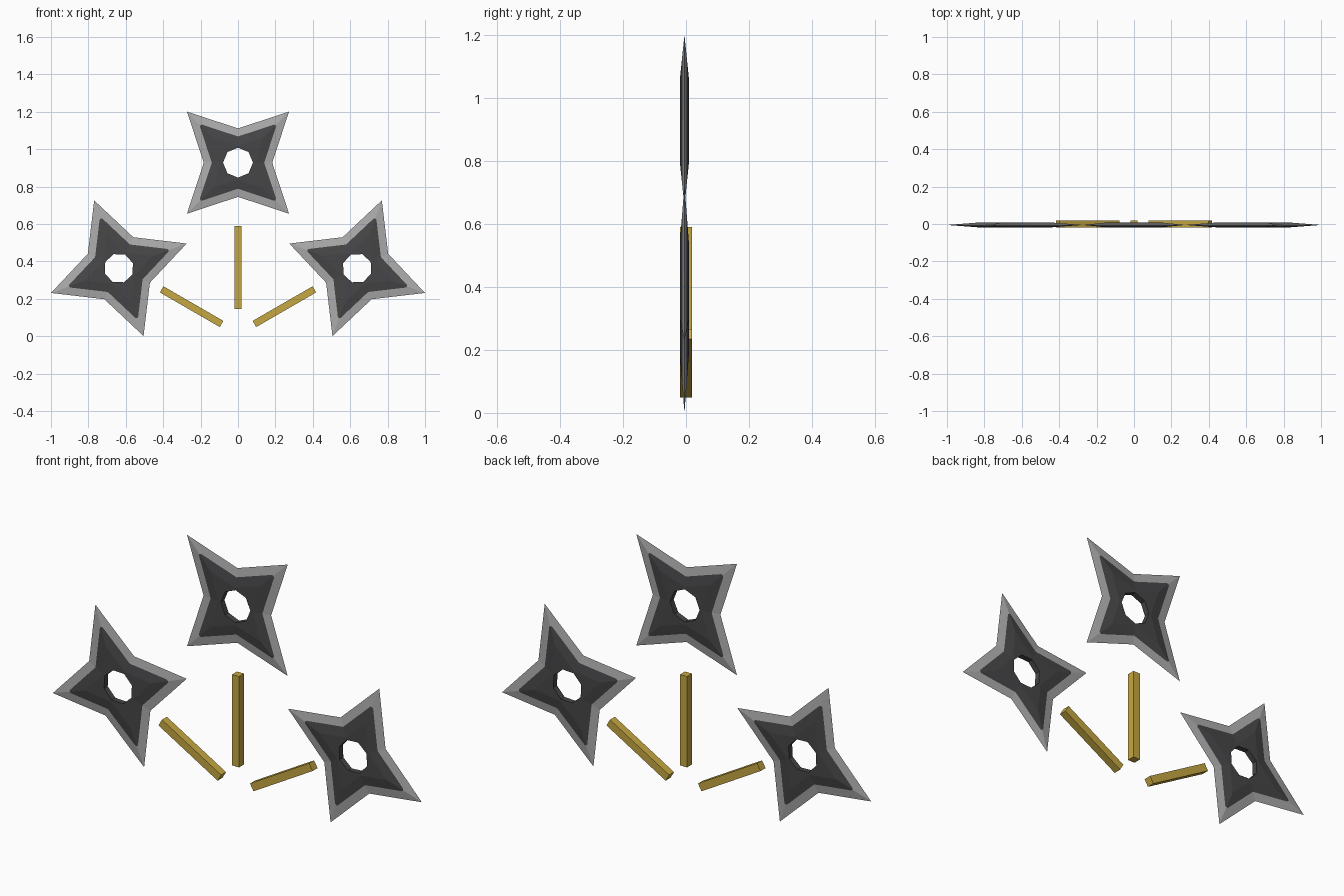
import bpy, bmesh, math
from mathutils import Vector, Matrix

if "Cube" in bpy.data.objects:
    bpy.data.objects.remove(bpy.data.objects["Cube"])

TIP, NOTCH, HOLE = 0.386, 0.183, 0.08   # star radii
HALF = 0.014                            # half thickness of the flat centre


def material(name, rgb):
    m = bpy.data.materials.new(name)
    m.diffuse_color = (*rgb, 1)
    m.use_nodes = True
    m.node_tree.nodes["Principled BSDF"].inputs["Base Color"].default_value = m.diffuse_color
    return m


dark = material("dark steel", (0.062, 0.062, 0.065))
silver = material("ground silver edge", (0.41, 0.41, 0.41))
gold = material("gold", (0.56, 0.39, 0.055))


def add_object(name, bm, mats):
    bmesh.ops.remove_doubles(bm, verts=bm.verts, dist=1e-5)
    bmesh.ops.recalc_face_normals(bm, faces=bm.faces)
    me = bpy.data.meshes.new(name)
    bm.to_mesh(me)
    bm.free()
    for m in mats:
        me.materials.append(m)
    ob = bpy.data.objects.new(name, me)
    bpy.context.collection.objects.link(ob)
    return ob


def polar(radius, angle):
    return Vector((radius * math.cos(angle), 0, radius * math.sin(angle)))


def throwing_star(name, x, z, turn):
    bm = bmesh.new()

    def face(points, slot):
        bm.faces.new([bm.verts.new(p) for p in points]).material_index = slot

    for i in range(4):
        a_tip = math.radians(45 + 90 * i + turn)
        for side in (-1, 1):
            a_notch = a_tip + side * math.pi / 4
            tip, notch = polar(TIP, a_tip), polar(NOTCH, a_notch)
            h_tip, h_notch = polar(HOLE, a_tip), polar(HOLE, a_notch)
            for s in (-1, 1):
                up = Vector((0, s * HALF, 0))

                def slope(p, k):
                    # point on the bevel: k = 0.5 flat centre, k = 1 sharp edge
                    return p * k + up * (2 - 2 * k)

                flat_t, flat_n = slope(tip, 0.5), slope(notch, 0.5)
                ridge, cut_n = slope(tip, 0.735), slope(notch, 0.765)
                blunt = slope(tip.lerp(notch, 0.08), 0.765)
                # dark centre and inner bevel
                face([h_tip + up, h_notch + up, flat_n, flat_t], 0)
                face([flat_t, flat_n, cut_n, blunt, ridge], 0)
                # bright outer bevel
                face([ridge, blunt, tip], 1)
                face([blunt, cut_n, notch, tip], 1)
            # wall of the octagonal hole
            up = Vector((0, HALF, 0))
            face([h_tip - up, h_notch - up, h_notch + up, h_tip + up], 0)
    ob = add_object(name, bm, [dark, silver])
    ob.location = (x, -0.005, z)


def bar(name, x, z, length, lean):
    bm = bmesh.new()
    bmesh.ops.create_cube(bm, size=1, matrix=Matrix.Diagonal((0.038, 0.038, length, 1)))
    ob = add_object(name, bm, [gold])
    ob.location = (x, 0, z)
    ob.rotation_euler.y = math.radians(lean)


# stars
throwing_star("top_star", 0, 0.928, 0)
throwing_star("left_star", -0.637, 0.3635, -25)
throwing_star("right_star", 0.637, 0.3635, 25)

# motion bars fanning out
bar("centre_bar", 0, 0.3675, 0.445, 0)
bar("left_bar", -0.248, 0.158, 0.37, -60)
bar("right_bar", 0.248, 0.158, 0.37, 60)
